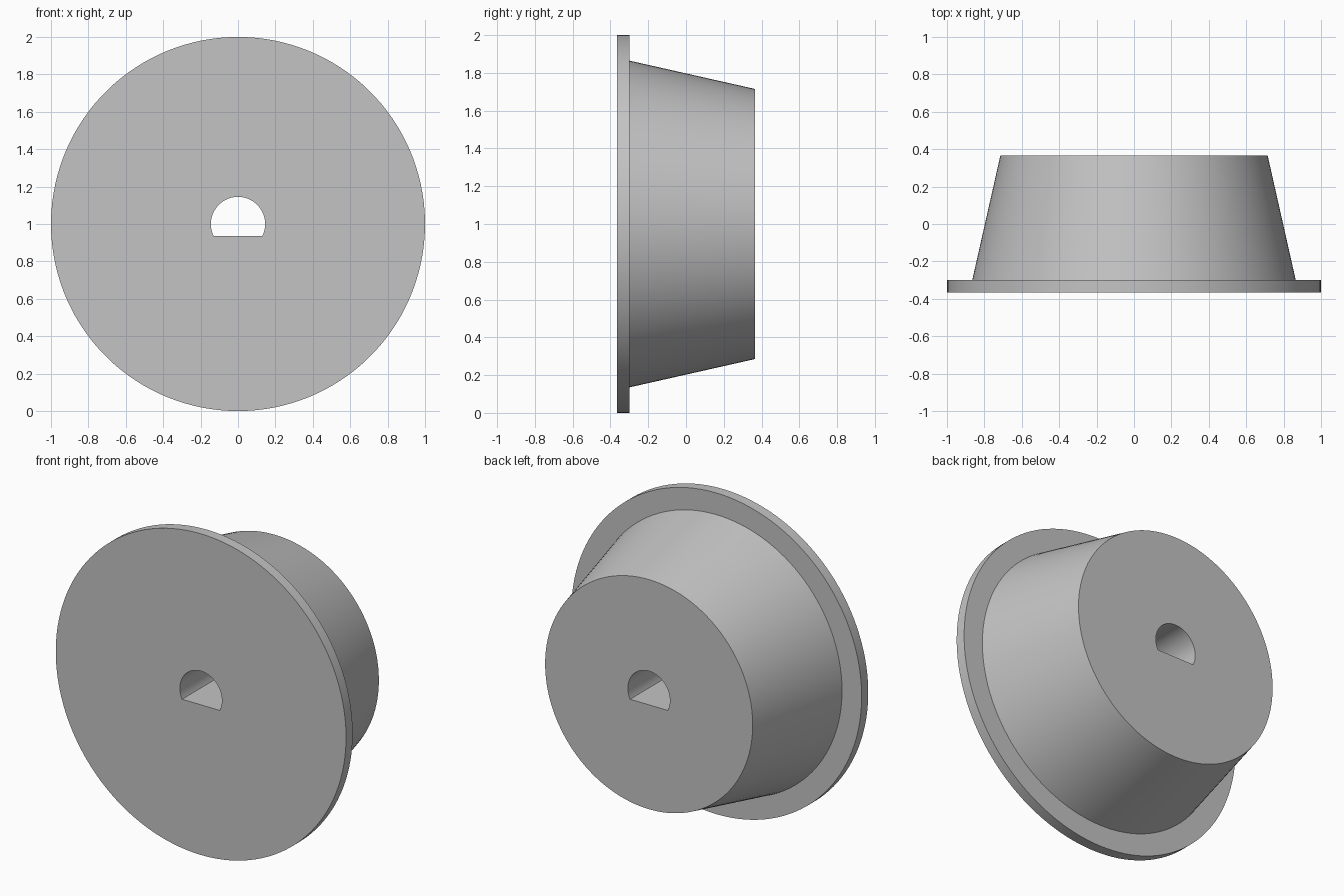
import bpy, bmesh
from math import sin, cos, asin, pi, radians

cube = bpy.data.objects.get("Cube")
if cube:
    bpy.data.objects.remove(cube, do_unlink=True)

grey = bpy.data.materials.new("plain_grey")
grey.use_nodes = True
colour = (0.55, 0.55, 0.55, 1)
grey.diffuse_color = colour
grey.node_tree.nodes["Principled BSDF"].inputs["Base Color"].default_value = colour

FRONT, STEP, BACK = -0.365, -0.3, 0.365
BORE, FLAT = 0.145, 0.065        # bore radius, flat's distance below the axis
CENTRE = 1.0

# Shared angles, with points exactly on the two corners of the D-shaped bore
corner = asin(FLAT / BORE)
ARC, CHORD = 84, 46
angles = [-corner + (pi + 2 * corner) * i / ARC for i in range(ARC)]
angles += [pi + corner + (pi - 2 * corner) * i / CHORD for i in range(CHORD)]

bm = bmesh.new()


def ring(radius, y, d_shape=False):
    verts = []
    for a in angles:
        r = radius
        if d_shape and sin(a) < 0:
            r = min(r, FLAT / -sin(a))
        verts.append(bm.verts.new((r * cos(a), y, CENTRE + r * sin(a))))
    return verts


# Closed section: bore, front face, flange rim, step, tapered wall, back face
rings = [
    ring(BORE, FRONT, True),
    ring(1.0, FRONT),
    ring(1.0, STEP),
    ring(0.865, STEP),
    ring(0.715, BACK),
    ring(BORE, BACK, True),
]
count = len(angles)
for a, b in zip(rings, rings[1:] + rings[:1]):
    for i in range(count):
        j = (i + 1) % count
        bm.faces.new((a[i], a[j], b[j], b[i]))
bmesh.ops.recalc_face_normals(bm, faces=bm.faces)

mesh = bpy.data.meshes.new("tapered_flanged_hub")
bm.to_mesh(mesh)
bm.free()
mesh.materials.append(grey)
hub = bpy.data.objects.new("tapered_flanged_hub", mesh)
bpy.context.collection.objects.link(hub)

bpy.ops.object.select_all(action='DESELECT')
hub.select_set(True)
bpy.context.view_layer.objects.active = hub
bpy.ops.object.shade_smooth_by_angle(angle=radians(30))
